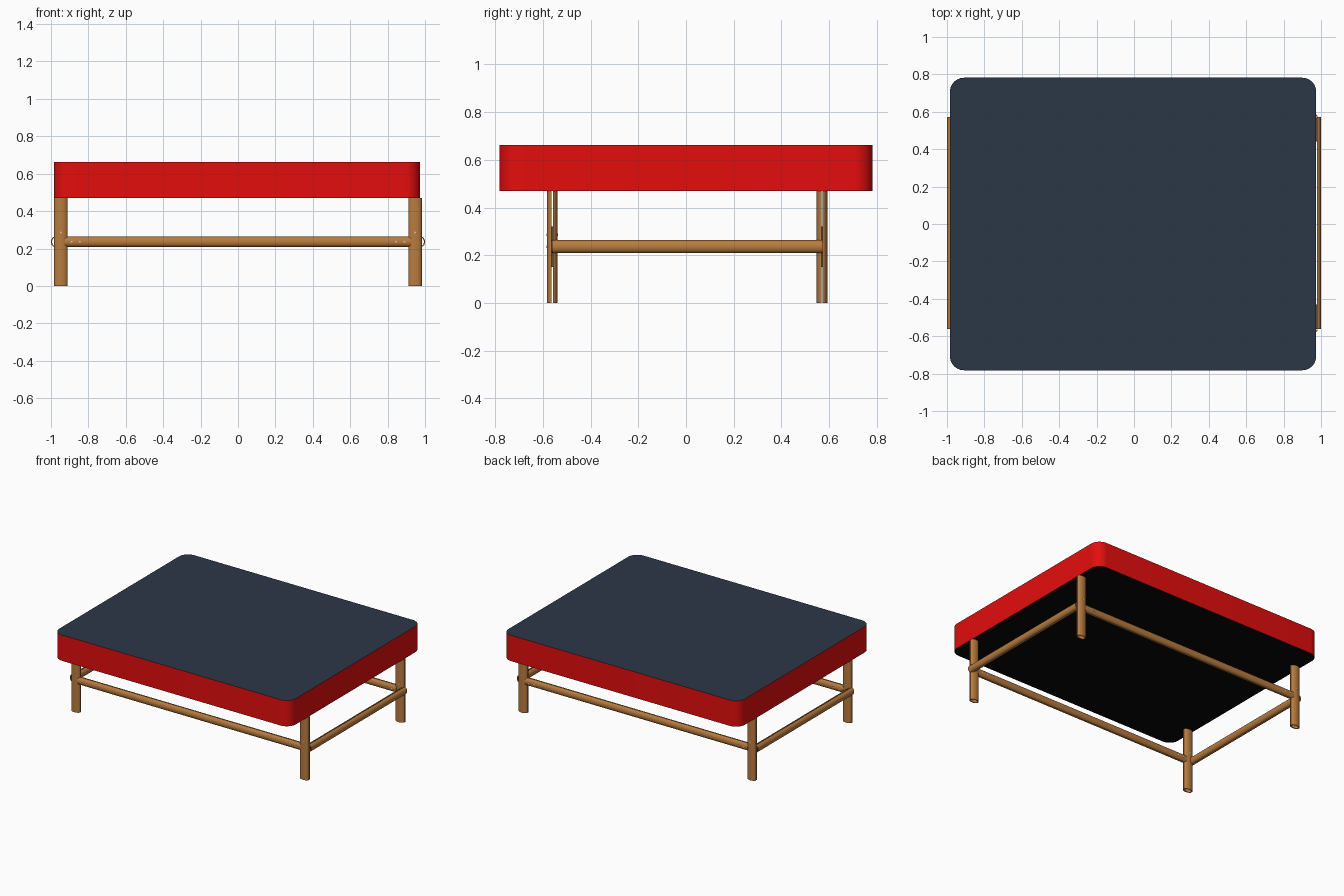
import bpy, bmesh
from math import cos, sin, pi
from mathutils import Vector

if "Cube" in bpy.data.objects:
    bpy.data.objects.remove(bpy.data.objects["Cube"])


def material(name, color):
    m = bpy.data.materials.new(name)
    m.diffuse_color = (*color, 1)
    m.use_nodes = True
    m.node_tree.nodes["Principled BSDF"].inputs["Base Color"].default_value = m.diffuse_color
    return m


WOOD = material("wood", (0.48, 0.20, 0.05))
RED = material("red_edge", (0.78, 0.004, 0.004))
NAVY = material("navy_top", (0.024, 0.038, 0.062))
BLACK = material("black_base", (0.002, 0.002, 0.002))
METAL = material("metal", (0.65, 0.65, 0.65))
STEEL = material("dark_metal", (0.12, 0.07, 0.03))


def finish(name, bm, mats):
    bmesh.ops.recalc_face_normals(bm, faces=bm.faces)
    me = bpy.data.meshes.new(name)
    bm.to_mesh(me)
    bm.free()
    ob = bpy.data.objects.new(name, me)
    bpy.context.collection.objects.link(ob)
    for m in mats:
        me.materials.append(m)
    bpy.ops.object.select_all(action='DESELECT')
    bpy.context.view_layer.objects.active = ob
    ob.select_set(True)
    bpy.ops.object.shade_smooth_by_angle(angle=0.6)
    return ob


def extrude_outline(bm, points, offset):
    face = bm.faces.new([bm.verts.new(p) for p in points])
    res = bmesh.ops.extrude_face_region(bm, geom=[face], use_keep_orig=True)
    verts = [g for g in res["geom"] if isinstance(g, bmesh.types.BMVert)]
    bmesh.ops.translate(bm, verts=verts, vec=offset)


def split_pole(name, start, end, u, v, width, depth=0.0225, gap=0.003, wall=0.006, n=16):
    """Pole of two hollow half shells: u is the wide axis, v the split axis."""
    start, end, u, v = map(Vector, (start, end, u, v))
    bm = bmesh.new()
    for side in (1, -1):
        def arc(inset):
            return [start + u * (width / 2 - inset) * cos(pi * i / n)
                    + v * side * (gap + (depth - gap - inset) * sin(pi * i / n))
                    for i in range(n + 1)]
        extrude_outline(bm, arc(0) + arc(wall)[::-1], end - start)
    return finish(name, bm, [WOOD])


def box(bm, lo, hi):
    lo, hi = Vector(lo), Vector(hi)
    vs = bmesh.ops.create_cube(bm, size=1)["verts"]
    size = hi - lo
    bmesh.ops.scale(bm, vec=[abs(c) for c in size], verts=vs)
    bmesh.ops.translate(bm, vec=(lo + hi) / 2, verts=vs)


X, Y, Z = (1, 0, 0), (0, 1, 0), (0, 0, 1)
LEG_X, RAIL_X, RAIL_Z = 0.947, 0.976, 0.236
ROWS = {"front": -0.561, "back": 0.57}

# Thick rounded tabletop: navy above, red edge, black below
bm = bmesh.new()
r, outline = 0.075, []
x0, x1, y0, y1 = -0.984, 0.974, -0.782, 0.782
corners = [(x1 - r, y1 - r), (x0 + r, y1 - r), (x0 + r, y0 + r), (x1 - r, y0 + r)]
for k, (cx, cy) in enumerate(corners):
    for i in range(13):
        a = pi / 2 * (k + i / 12)
        outline.append((cx + r * cos(a), cy + r * sin(a), 0.47))
extrude_outline(bm, outline, (0, 0, 0.193))
bmesh.ops.recalc_face_normals(bm, faces=bm.faces)
for f in bm.faces:
    f.material_index = 1 if f.normal.z > 0.5 else 2 if f.normal.z < -0.5 else 0
finish("tabletop", bm, [RED, NAVY, BLACK])

for row, y in ROWS.items():
    # Long rails between the legs
    split_pole(row + "_rail", (-0.925, y, RAIL_Z), (0.925, y, RAIL_Z), Z, Y, 0.054)
    inward = 1 if y < 0 else -1
    for side, s in (("left", -1), ("right", 1)):
        split_pole(f"{row}_{side}_leg", (s * LEG_X, y, 0), (s * LEG_X, y, 0.47), X, Y, 0.071)

        # Connector plates hidden between the half shells
        bm = bmesh.new()
        t = 0.0025
        box(bm, (s * LEG_X - 0.02, y - t, 0.15), (s * LEG_X + 0.02, y + t, 0.32))
        box(bm, (s * 0.82, y - t, RAIL_Z - 0.014), (s * LEG_X, y + t, RAIL_Z + 0.014))
        box(bm, (s * RAIL_X - t, y, RAIL_Z - 0.014),
            (s * RAIL_X + t, y + inward * 0.13, RAIL_Z + 0.014))
        finish(f"{row}_{side}_connector", bm, [STEEL])

        # Small screws through leg and rail
        for i, (x, z) in enumerate([(LEG_X, 0.286), (0.89, RAIL_Z), (0.845, RAIL_Z)]):
            bm = bmesh.new()
            ring = [(s * x + 0.005 * cos(pi * j / 6), y - 0.0235, z + 0.005 * sin(pi * j / 6))
                    for j in range(12)]
            extrude_outline(bm, ring, (0, 0.047, 0))
            finish(f"{row}_{side}_screw_{i + 1}", bm, [METAL])

# Side rails on the outer side of the legs
for side, s in (("left", -1), ("right", 1)):
    split_pole(side + "_rail", (s * RAIL_X, ROWS["front"], RAIL_Z),
               (s * RAIL_X, ROWS["back"] + 0.003, RAIL_Z), Z, X, 0.054, depth=0.024)
